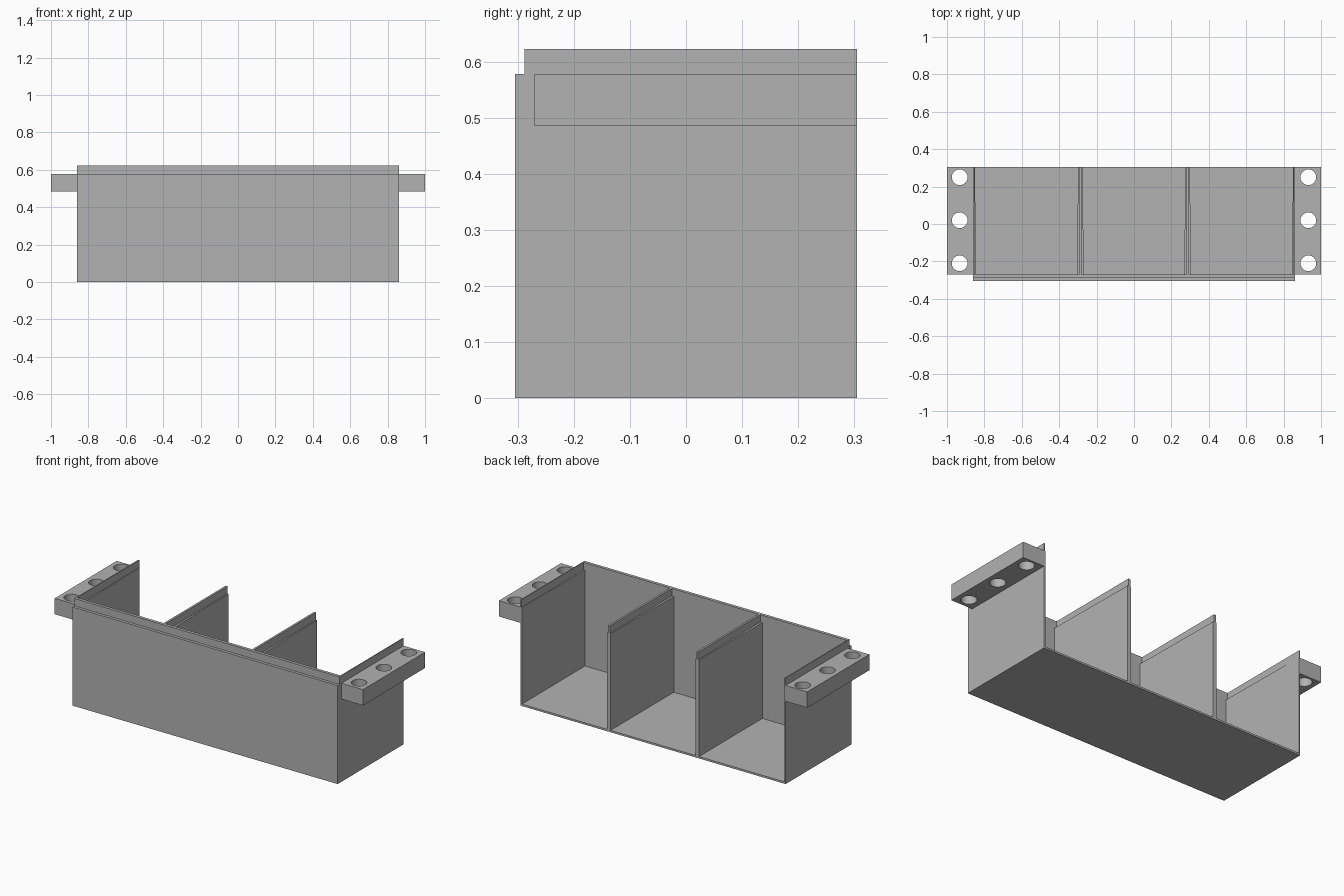
import bpy
import bmesh
from mathutils import Vector

cube = bpy.data.objects.get("Cube")
if cube:
    bpy.data.objects.remove(cube, do_unlink=True)

# Main dimensions
HALF_W = 0.86
FRONT, INNER, BACK = -0.305, -0.27, 0.305
SHOULDER, TOP = 0.578, 0.622
DIVIDER_X = 0.287

grey = bpy.data.materials.new("plain grey")
grey.use_nodes = True
colour = (0.445, 0.445, 0.445, 1)
grey.diffuse_color = colour
grey.node_tree.nodes["Principled BSDF"].inputs["Base Color"].default_value = colour


def prism(name, points, offset):
    """Extrude a closed outline of 3D points by an offset vector."""
    bm = bmesh.new()
    face = bm.faces.new([bm.verts.new(p) for p in points])
    ext = bmesh.ops.extrude_face_region(bm, geom=[face])
    moved = [v for v in ext["geom"] if isinstance(v, bmesh.types.BMVert)]
    bmesh.ops.translate(bm, verts=moved, vec=Vector(offset))
    bmesh.ops.recalc_face_normals(bm, faces=bm.faces)
    mesh = bpy.data.meshes.new(name)
    bm.to_mesh(mesh)
    bm.free()
    mesh.materials.append(grey)
    obj = bpy.data.objects.new(name, mesh)
    bpy.context.collection.objects.link(obj)
    return obj


def upright(name, outline, z0, z1):
    return prism(name, [(x, y, z0) for x, y in outline], (0, 0, z1 - z0))


def lengthwise(name, outline, half):
    return prism(name, [(-half, y, z) for y, z in outline], (2 * half, 0, 0))


def rect(x0, x1, y0, y1):
    return [(x0, y0), (x1, y0), (x1, y1), (x0, y1)]


# Front wall with a stepped lip, and a floor that thins toward the open back
lengthwise("front_wall", [(FRONT, 0), (INNER, 0), (INNER, TOP), (-0.288, TOP),
                          (-0.288, SHOULDER), (FRONT, SHOULDER)], HALF_W)
lengthwise("floor", [(INNER, 0), (BACK, 0), (BACK, 0.011), (INNER, 0.017)],
           HALF_W - 0.004)

for side, s in (("left", 1), ("right", -1)):
    # Tapered side wall with a thin rib along its outer top edge
    edge = s * HALF_W
    upright(side + "_wall", [(edge, INNER), (edge, BACK), (edge - s * 0.009, BACK),
                             (edge - s * 0.016, INNER)], 0, SHOULDER)
    upright(side + "_wall_rib", rect(edge - s * 0.006, edge, INNER, BACK),
            SHOULDER, TOP)

    # Tapered divider with a thin rib centred on top
    c = s * DIVIDER_X
    upright(side + "_divider", [(c - 0.019, INNER), (c + 0.019, INNER),
                                (c + 0.011, BACK), (c - 0.011, BACK)],
            0.005, SHOULDER)
    upright(side + "_divider_rib", rect(c - 0.006, c + 0.006, INNER, BACK),
            SHOULDER, TOP)

    # Mounting flange with three drilled holes
    flange = upright(side + "_flange", rect(edge, s, INNER, BACK), 0.485, SHOULDER)
    for y in (-0.21, 0.02, 0.25):
        bpy.ops.mesh.primitive_cylinder_add(vertices=48, radius=0.042, depth=0.3,
                                            location=(s * 0.932, y, 0.53))
        cutter = bpy.context.object
        cutter.hide_render = True
        cutter.data.materials.append(grey)
        mod = flange.modifiers.new("hole", "BOOLEAN")
        mod.operation = "DIFFERENCE"
        mod.solver = "EXACT"
        mod.object = cutter
        bpy.ops.object.select_all(action="DESELECT")
        bpy.context.view_layer.objects.active = flange
        flange.select_set(True)
        bpy.ops.object.modifier_apply(modifier=mod.name)
        bpy.data.objects.remove(cutter, do_unlink=True)
    bpy.ops.object.shade_smooth_by_angle(angle=0.5)
